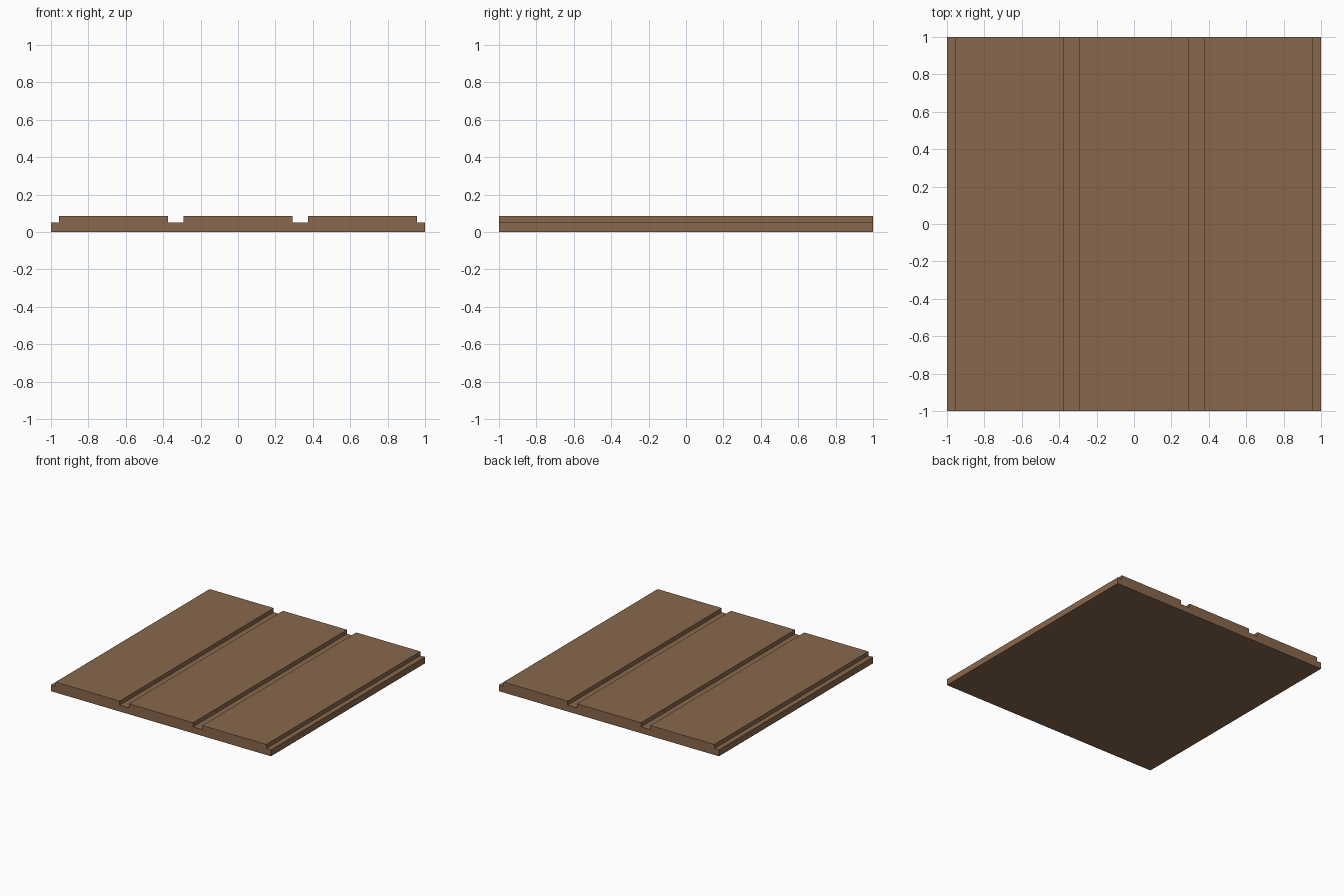
import bpy, bmesh

if "Cube" in bpy.data.objects:
    bpy.data.objects.remove(bpy.data.objects["Cube"])

WIDTH, LENGTH = 2.0, 2.0
LEDGE_Z, TOP_Z = 0.052, 0.086
PLANKS, GAP = 3, 0.042          # gap = half the groove width

wood = bpy.data.materials.new("brown_wood")
wood.diffuse_color = (0.250, 0.138, 0.074, 1.0)
wood.use_nodes = True
wood.node_tree.nodes["Principled BSDF"].inputs["Base Color"].default_value = wood.diffuse_color

# Cross-section: base slab with three raised boards, grooves between
pitch = WIDTH / PLANKS
profile = [(-WIDTH / 2, 0), (-WIDTH / 2, LEDGE_Z)]
for i in range(PLANKS):
    left = -WIDTH / 2 + i * pitch + GAP
    right = left + pitch - 2 * GAP
    profile += [(left, LEDGE_Z), (left, TOP_Z), (right, TOP_Z), (right, LEDGE_Z)]
profile += [(WIDTH / 2, LEDGE_Z), (WIDTH / 2, 0)]

# Extrude the section from front to back
bm = bmesh.new()
section = bm.faces.new([bm.verts.new((x, -LENGTH / 2, z)) for x, z in profile])
new = bmesh.ops.extrude_face_region(bm, geom=[section], use_keep_orig=True)["geom"]
bmesh.ops.translate(bm, vec=(0, LENGTH, 0),
                    verts=[g for g in new if isinstance(g, bmesh.types.BMVert)])
bmesh.ops.recalc_face_normals(bm, faces=bm.faces)

mesh = bpy.data.meshes.new("plank_floor")
bm.to_mesh(mesh)
bm.free()
mesh.materials.append(wood)
floor = bpy.data.objects.new("plank_floor", mesh)
bpy.context.collection.objects.link(floor)
